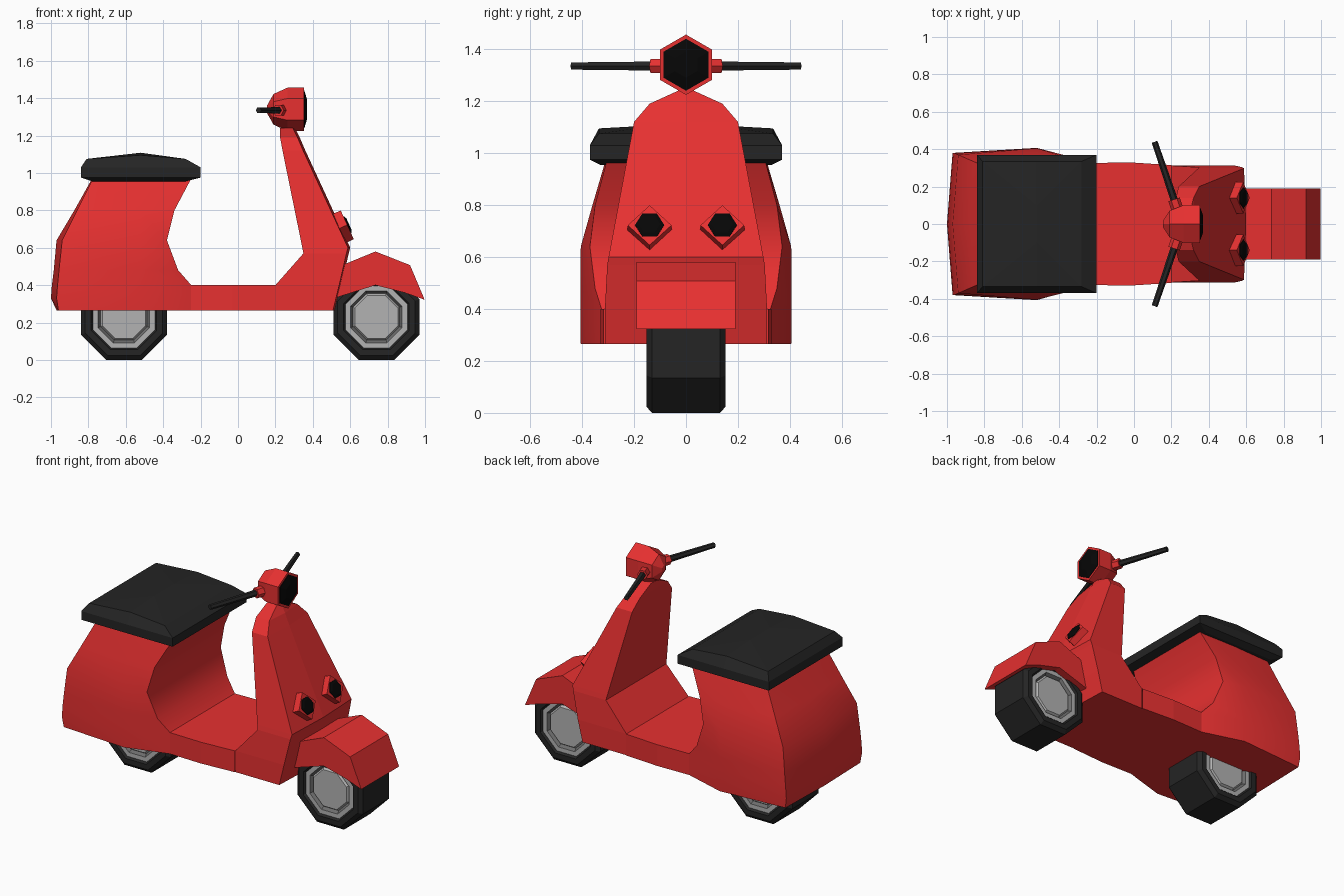
import bpy, bmesh, math
from mathutils import Vector, Matrix

if "Cube" in bpy.data.objects:
    bpy.data.objects.remove(bpy.data.objects["Cube"])

def mat(name, r, g, b):
    m = bpy.data.materials.new(name)
    m.diffuse_color = (r, g, b, 1)
    m.use_nodes = True
    m.node_tree.nodes["Principled BSDF"].inputs["Base Color"].default_value = m.diffuse_color
    return m

RED = mat("red paint", 0.8, 0.03, 0.03)
BLACK = mat("black rubber", 0.018, 0.018, 0.018)
LENS = mat("dark lens", 0.002, 0.002, 0.002)
GREY = mat("light metal", 0.45, 0.45, 0.45)
DARK = mat("shadow metal", 0.15, 0.15, 0.15)

def loft(name, rings, material, caps=True, smooth=None):
    """Skin a list of equal-length vertex rings into one object."""
    bm = bmesh.new()
    vs = [[bm.verts.new(p) for p in r] for r in rings]
    n = len(rings[0])
    for a, b in zip(vs, vs[1:]):
        for i in range(n):
            j = (i + 1) % n
            bm.faces.new((a[i], a[j], b[j], b[i]))
    if caps:
        bm.faces.new(vs[0])
        bm.faces.new(vs[-1])
    bmesh.ops.remove_doubles(bm, verts=bm.verts, dist=1e-5)
    bmesh.ops.recalc_face_normals(bm, faces=bm.faces)
    me = bpy.data.meshes.new(name)
    bm.to_mesh(me)
    bm.free()
    me.materials.append(material)
    ob = bpy.data.objects.new(name, me)
    bpy.context.collection.objects.link(ob)
    if smooth:
        bpy.context.view_layer.objects.active = ob
        ob.select_set(True)
        bpy.ops.object.shade_smooth_by_angle(angle=math.radians(smooth))
        ob.select_set(False)
    return ob

def lathe(name, origin, axis, sides, steps, material, spin=0.0, caps=True):
    """Low-sided solid along an axis; steps are (distance, radius)."""
    axis = Vector(axis).normalized()
    up = Vector((0, 0, 1))
    u = up.cross(axis).normalized()
    v = axis.cross(u)
    rings = []
    for d, r in steps:
        rings.append([Vector(origin) + axis * d + r * (
            math.cos(spin + math.tau * i / sides) * u + math.sin(spin + math.tau * i / sides) * v)
            for i in range(sides)])
    return loft(name, rings, material, caps)

# Rear body: z, back centre x, back corner x/w, middle w, front x/w
rear = [
    (0.265, -0.970, -0.960, 0.375, 0.405, -0.25, 0.325),
    (0.33, -1.000, -0.970, 0.380, 0.407, -0.25, 0.325),
    (0.40, -0.995, -0.965, 0.380, 0.407, -0.25, 0.325),
    (0.48, -0.985, -0.957, 0.378, 0.407, -0.32, 0.350),
    (0.64, -0.970, -0.940, 0.370, 0.405, -0.38, 0.370),
    (0.80, -0.875, -0.860, 0.335, 0.360, -0.34, 0.350),
    (0.97, -0.780, -0.775, 0.300, 0.310, -0.25, 0.305),
]
loft("rear_body", [[(xb, 0, z), (xc, wc, z), (-0.52, wm, z), (xf, wf, z),
                    (xf, -wf, z), (-0.52, -wm, z), (xc, -wc, z)]
                   for z, xb, xc, wc, wm, xf, wf in rear], RED, smooth=35)

# Footboard
loft("footboard", [[(x, w, 0.265), (x, w, 0.40), (x, -w, 0.40), (x, -w, 0.265)]
                   for x, w in [(-0.25, 0.325), (-0.03, 0.33), (0.20, 0.315)]], RED, caps=False)

# Leg shield: z, rear x, front x, half width
shield = [(0.265, 0.20, 0.52, 0.312), (0.40, 0.20, 0.553, 0.312), (0.57, 0.35, 0.592, 0.303),
          (0.60, 0.344, 0.60, 0.298), (1.12, 0.238, 0.360, 0.20),
          (1.19, 0.225, 0.330, 0.14), (1.24, 0.225, 0.305, 0.03)]
loft("leg_shield", [[(xr, w, z), (xf - 0.012, w, z), (xf, 0, z), (xf - 0.012, -w, z), (xr, -w, z)]
                    for z, xr, xf, w in shield], RED)

# Seat: z, x range, half width, extra crown height at the middle
seat = [(0.955, -0.78, -0.28, 0.33, 0), (0.975, -0.84, -0.20, 0.37, 0),
        (1.03, -0.84, -0.20, 0.37, 0), (1.075, -0.81, -0.28, 0.335, 0.02)]
rings = [[(a, w, z), (-0.52, w, z + h), (b, w, z), (b, -w, z), (-0.52, -w, z + h), (a, -w, z)]
         for z, a, b, w, h in seat]
rings.append([(-0.52, 0.1 * s, 1.108) for s in (1, 1, 1, -1, -1, -1)])
loft("seat", rings, BLACK, caps=False)
loft("seat_base", [[(-0.78, 0.33, z), (-0.28, 0.33, z), (-0.28, -0.33, z), (-0.78, -0.33, z)]
                   for z in (0.955, 0.96)], BLACK)

# Front fender
fender = [(0.53, 0.335), (0.54, 0.50), (0.735, 0.58), (0.92, 0.507), (0.998, 0.322),
          (0.89, 0.36), (0.735, 0.40), (0.64, 0.37)]
loft("front_fender", [[(x, y, z) for x, z in fender] for y in (-0.19, 0.19)], RED)

# Wheels: octagonal tyre with rim, groove and hub on both sides
k = 1 / math.cos(math.pi / 8)
for label, x in (("front", 0.74), ("rear", -0.61)):
    c = (x, 0, 0.23)
    def ring(part, half, material, caps=False):
        steps = [(d, r * k) for d, r in half]
        lathe(f"{label}_{part}", c, (0, 1, 0), 8, steps, material, math.pi / 8, caps)
    ring("tyre", [(-0.14, 0.165), (-0.152, 0.175), (-0.152, 0.207), (-0.13, 0.23),
                  (0.13, 0.23), (0.152, 0.207), (0.152, 0.175), (0.14, 0.165)], BLACK)
    for side, s in (("left", 1), ("right", -1)):
        ring(f"rim_{side}", [(s * 0.14, 0.166), (s * 0.14, 0.138)], GREY)
        ring(f"groove_{side}", [(s * 0.14, 0.138), (s * 0.12, 0.124)], DARK)
        ring(f"hub_{side}", [(s * 0.12, 0.125), (s * 0.135, 0.115)], GREY, True)

# Handlebar head and main lamp (hexagonal, pointed at the top)
head = (0, 0, 1.34)
lathe("handlebar_head", head, (1, 0, 0), 6,
      [(0.155, 0.02), (0.19, 0.082), (0.265, 0.116), (0.352, 0.116)], RED, math.pi / 6 + math.pi / 3)
lathe("main_lamp", head, (1, 0, 0), 6, [(0.345, 0.100), (0.355, 0.100), (0.37, 0.05)],
      LENS, math.pi / 2)

# Mirrored parts: handlebar stubs, grips and small lamps
n = Vector((0.911, 0, 0.413))
for side, s in (("left", 1), ("right", -1)):
    d = Vector((-0.115, s * 0.34, 0))
    base = Vector((0.235, s * 0.07, 1.335))
    lathe(f"bar_stub_{side}", base, d, 6, [(0, 0.032), (0.065, 0.032)], RED)
    lathe(f"grip_{side}", base, d, 6, [(0.05, 0.02), (0.39, 0.016)], BLACK)
    p = Vector((0.546, s * 0.14, 0.705))
    lathe(f"small_lamp_frame_{side}", p, n, 4, [(-0.02, 0.086), (0.042, 0.084)], RED)
    lathe(f"small_lamp_{side}", p, n, 6, [(0.03, 0.056), (0.045, 0.056), (0.052, 0.04)], LENS)
